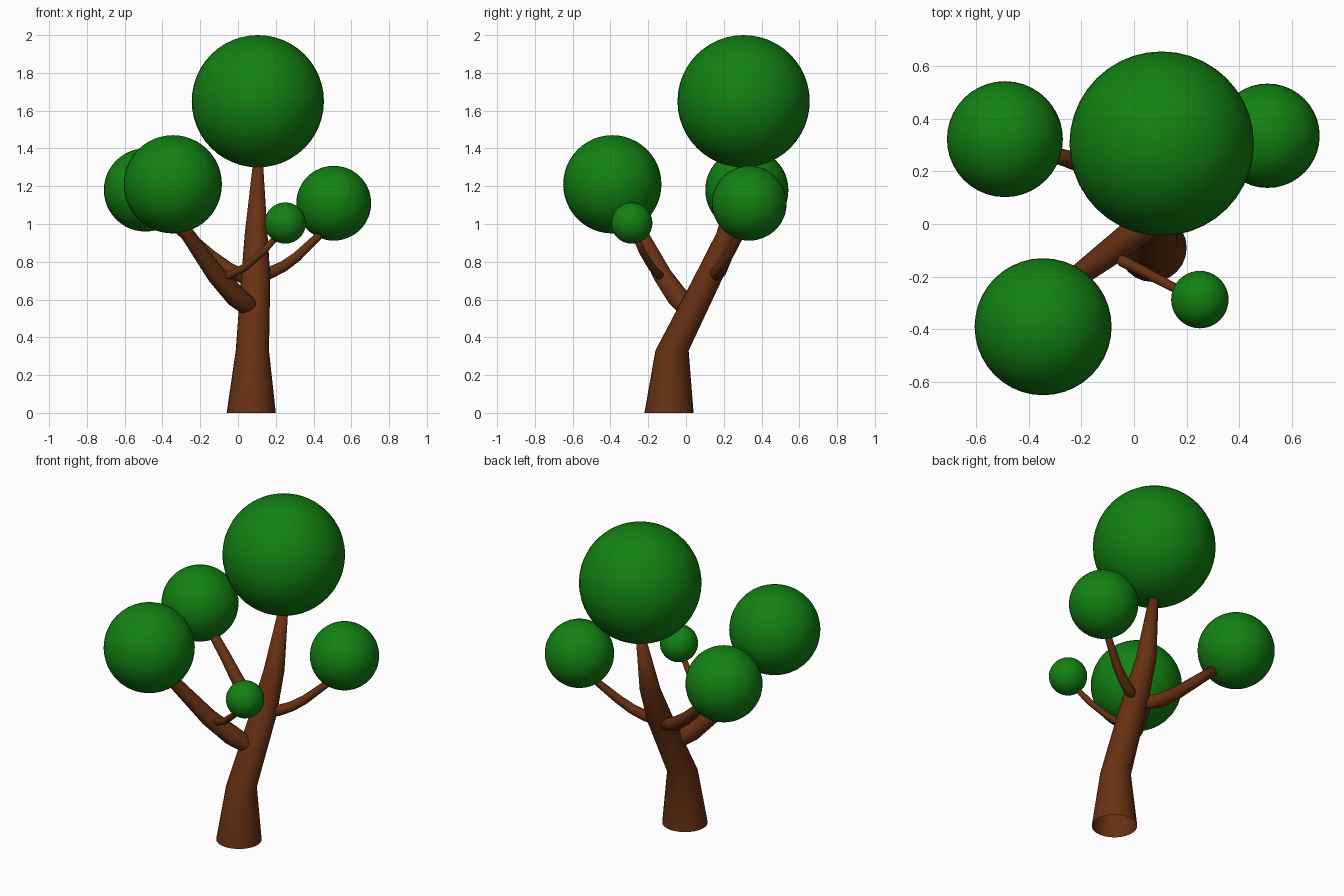
import bpy, bmesh, math
from mathutils import Vector

cube = bpy.data.objects.get("Cube")
if cube:
    bpy.data.objects.remove(cube, do_unlink=True)


def material(name, rgb):
    mat = bpy.data.materials.new(name)
    mat.use_nodes = True
    mat.diffuse_color = (*rgb, 1)
    mat.node_tree.nodes["Principled BSDF"].inputs["Base Color"].default_value = (*rgb, 1)
    return mat


bark = material("brown bark", (0.135, 0.03, 0.006))
leaf = material("green leaf", (0.006, 0.22, 0.006))


def add_object(name, bm, mat):
    bmesh.ops.recalc_face_normals(bm, faces=bm.faces)
    mesh = bpy.data.meshes.new(name)
    bm.to_mesh(mesh)
    bm.free()
    mesh.materials.append(mat)
    for poly in mesh.polygons:
        poly.use_smooth = True
    obj = bpy.data.objects.new(name, mesh)
    bpy.context.scene.collection.objects.link(obj)
    return obj


def tube(name, path, upright=False, sides=24):
    """Loft circles along (x, y, z, radius) points; upright keeps rings level."""
    bm = bmesh.new()
    points = [Vector(p[:3]) for p in path]
    rings = []
    for i, p in enumerate(points):
        before, after = points[max(i - 1, 0)], points[min(i + 1, len(points) - 1)]
        axis = Vector((0, 0, 1)) if upright else (after - before).normalized()
        u = axis.cross(Vector((0, 1, 0))).normalized()
        v = axis.cross(u)
        ring = []
        for k in range(sides):
            a = math.tau * k / sides
            ring.append(bm.verts.new(p + path[i][3] * (u * math.cos(a) + v * math.sin(a))))
        rings.append(ring)
    for low, high in zip(rings, rings[1:]):
        for k in range(sides):
            n = (k + 1) % sides
            bm.faces.new((low[k], low[n], high[n], high[k]))
    bm.faces.new(rings[-1])
    if not upright:
        bm.faces.new(rings[0])
    return add_object(name, bm, bark)


def foliage(name, centre, radius):
    bm = bmesh.new()
    bmesh.ops.create_uvsphere(bm, u_segments=40, v_segments=24, radius=radius)
    bmesh.ops.translate(bm, verts=bm.verts, vec=centre)
    add_object(name, bm, leaf)


# Leaning trunk, open underneath
tube("trunk", [(0.07, -0.09, 0, 0.13), (0.076, -0.074, 0.33, 0.088),
               (0.094, 0.12, 0.72, 0.077), (0.096, 0.22, 0.95, 0.06),
               (0.106, 0.305, 1.33, 0.026)], upright=True)

# Branches, each with a rounded root
tube("front_right_branch", [(0.085, 0.015, 0.545, 0.03), (0.06, 0.0, 0.56, 0.05),
                            (-0.01, -0.045, 0.615, 0.057), (-0.115, -0.125, 0.73, 0.05),
                            (-0.27, -0.24, 0.95, 0.037), (-0.31, -0.3, 1.04, 0.03)])
tube("back_right_branch", [(0.08, 0.13, 0.7, 0.035), (-0.05, 0.175, 0.755, 0.041),
                           (-0.15, 0.21, 0.83, 0.037), (-0.26, 0.25, 0.93, 0.032),
                           (-0.4, 0.29, 1.06, 0.027)])
tube("left_branch", [(0.11, 0.14, 0.71, 0.02), (0.165, 0.16, 0.74, 0.032),
                     (0.24, 0.19, 0.775, 0.029), (0.31, 0.22, 0.825, 0.026),
                     (0.42, 0.28, 0.93, 0.021), (0.46, 0.3, 0.98, 0.02)])
tube("front_twig", [(-0.065, -0.13, 0.72, 0.014), (-0.045, -0.14, 0.728, 0.022),
                    (0.035, -0.18, 0.77, 0.02), (0.13, -0.23, 0.85, 0.018),
                    (0.22, -0.275, 0.95, 0.016)])

# Round clumps of leaves
foliage("crown_foliage", (0.105, 0.305, 1.65), 0.35)
foliage("front_right_foliage", (-0.345, -0.39, 1.21), 0.26)
foliage("back_right_foliage", (-0.49, 0.322, 1.18), 0.22)
foliage("left_foliage", (0.507, 0.335, 1.11), 0.198)
foliage("twig_foliage", (0.25, -0.287, 1.005), 0.109)
